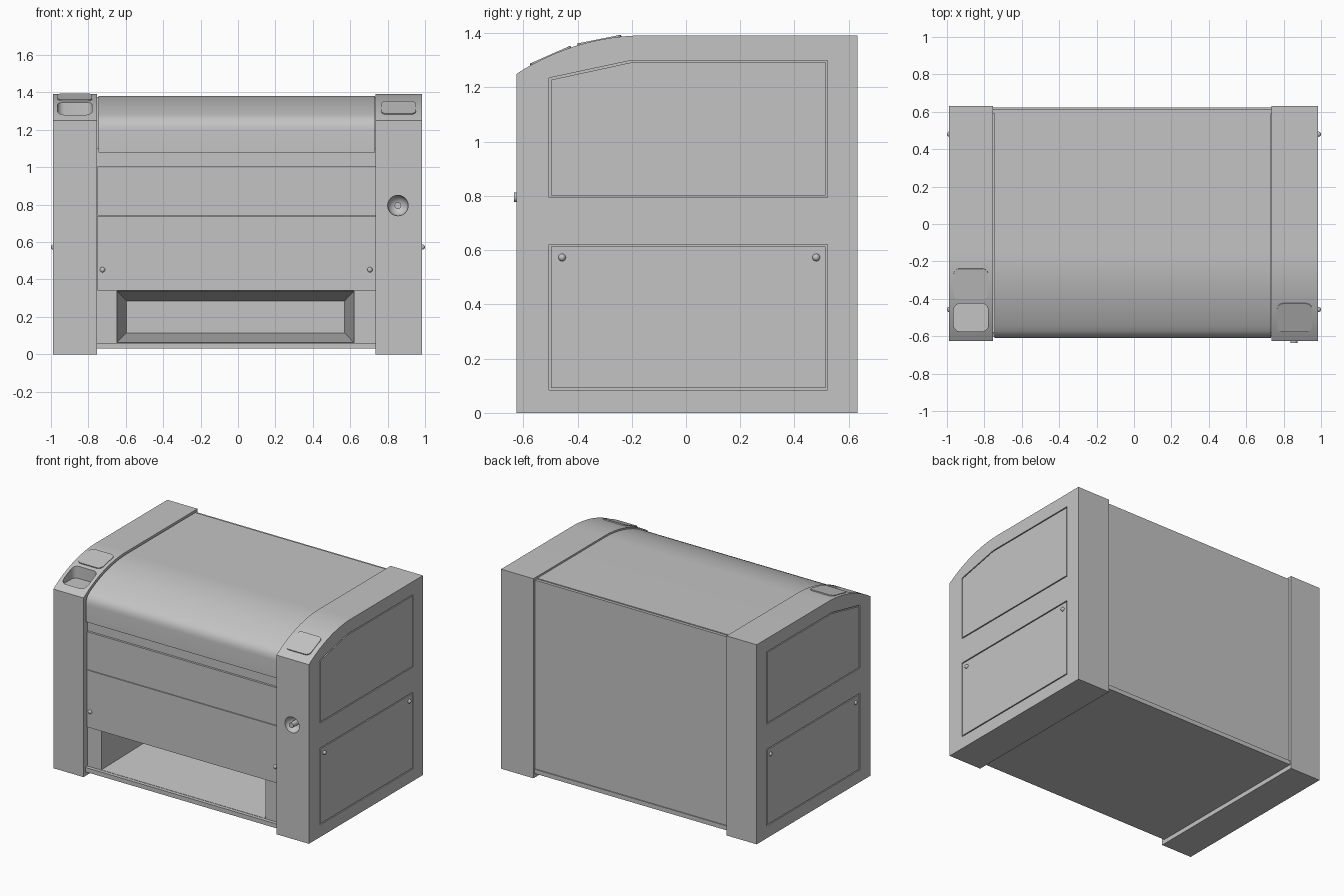
import bpy, bmesh, math
from mathutils import Matrix, Vector

cube = bpy.data.objects.get("Cube")
if cube:
    bpy.data.objects.remove(cube, do_unlink=True)

grey = bpy.data.materials.new("plain grey")
COLOUR = (0.55, 0.55, 0.55, 1)
grey.diffuse_color = COLOUR
grey.use_nodes = True
grey.node_tree.nodes["Principled BSDF"].inputs["Base Color"].default_value = COLOUR


def finish(name, bm):
    bmesh.ops.recalc_face_normals(bm, faces=bm.faces[:])
    me = bpy.data.meshes.new(name)
    bm.to_mesh(me)
    bm.free()
    me.materials.append(grey)
    ob = bpy.data.objects.new(name, me)
    bpy.context.collection.objects.link(ob)
    return ob


def prism(name, points, offset):
    """Extrude a closed 3D outline along an offset."""
    bm = bmesh.new()
    face = bm.faces.new([bm.verts.new(p) for p in points])
    new = bmesh.ops.extrude_face_region(bm, geom=[face])["geom"]
    bmesh.ops.translate(bm, vec=offset, verts=[v for v in new if isinstance(v, bmesh.types.BMVert)])
    return finish(name, bm)


def box(name, x, y, z):
    return prism(name, [(x[0], y[0], z[0]), (x[1], y[0], z[0]), (x[1], y[1], z[0]), (x[0], y[1], z[0])],
                 (0, 0, z[1] - z[0]))


def side_prism(name, x0, x1, yz):
    return prism(name, [(x0, y, z) for y, z in yz], (x1 - x0, 0, 0))


def rounded_rect(w, d, r, steps=5):
    pts = []
    for k, (sx, sy) in enumerate([(1, 1), (-1, 1), (-1, -1), (1, -1)]):
        for i in range(steps + 1):
            a = math.radians(90 * k + 90 * i / steps)
            pts.append((sx * (w / 2 - r) + r * math.cos(a), sy * (d / 2 - r) + r * math.sin(a), 0))
    return pts


def ball(name, centre, radius, scale=(1, 1, 1), seg=24):
    bm = bmesh.new()
    bmesh.ops.create_uvsphere(bm, u_segments=seg, v_segments=seg // 2, radius=radius)
    bmesh.ops.scale(bm, vec=scale, verts=bm.verts[:])
    bmesh.ops.translate(bm, vec=centre, verts=bm.verts[:])
    return finish(name, bm)


def cut(ob, cutter):
    m = ob.modifiers.new("cut", "BOOLEAN")
    m.object, m.operation, m.solver = cutter, "DIFFERENCE", "EXACT"
    cutter.hide_render = True
    bpy.context.view_layer.update()
    with bpy.context.temp_override(object=ob, active_object=ob, selected_objects=[ob]):
        bpy.ops.object.modifier_apply(modifier=m.name)
    bpy.data.objects.remove(cutter, do_unlink=True)


def smooth(ob, angle=30):
    bpy.ops.object.select_all(action="DESELECT")
    ob.select_set(True)
    bpy.context.view_layer.objects.active = ob
    bpy.ops.object.shade_smooth_by_angle(angle=math.radians(angle))


# Shared curve of the sloping front top
R, ARC_Y = 0.865, -0.15


def arc(top, start, n=16):
    pts = []
    for i in range(n + 1):
        y = start + (ARC_Y - start) * i / n
        pts.append((y, top - R + math.sqrt(R * R - (y - ARC_Y) ** 2)))
    return pts


# Side pillars with inset service panels
TOP = 1.392
pillar_profile = [(-0.625, 0)] + arc(TOP, -0.625) + [(0.632, TOP), (0.632, 0)]


def panel_outlines(g):
    lower = [(-0.505 + g, 0.085 + g), (0.522 - g, 0.085 + g), (0.522 - g, 0.62 - g), (-0.505 + g, 0.62 - g)]
    upper = [(-0.505 + g, 0.795 + g), (0.522 - g, 0.795 + g), (0.522 - g, 1.3 - g),
             (-0.2 + g / 4, 1.3 - g), (-0.505 + g, 1.235 - g)]
    return {"lower": lower, "upper": upper}


pillars = {}
for side, inner, outer in (("right", -0.755, -0.988), ("left", 0.735, 0.985)):
    s = 1 if outer > 0 else -1
    pillar = side_prism(side + "_pillar", inner, outer, pillar_profile)
    pillars[side] = pillar
    for level, outline in panel_outlines(0).items():
        cut(pillar, side_prism("panel_cutter", outer - s * 0.012, outer + s * 0.05, outline))
    for level, outline in panel_outlines(0.007).items():
        side_prism(f"{side}_{level}_side_panel", outer - s * 0.02, outer, outline)
    for y in (-0.457, 0.48):
        smooth(ball(side + "_side_screw", (outer, y, 0.573), 0.014, ((1 - abs(outer)) / 0.014, 1, 1), 16))

# Open tray in the right pillar's slope
tray = prism("tray_cutter", [Vector(p) + Vector((-0.872, -0.5, 1.262)) for p in rounded_rect(0.185, 0.15, 0.035)],
             (0, 0, 0.3))
cut(pillars["right"], tray)

# Round dish with a push button in the left pillar
cut(pillars["left"], ball("dish_cutter", (0.855, -0.625, 0.795), 0.055, seg=32))
bm = bmesh.new()
bmesh.ops.create_cone(bm, cap_ends=True, segments=24, radius1=0.018, radius2=0.018, depth=0.06,
                      matrix=Matrix.Translation((0.855, -0.605, 0.795)) @ Matrix.Rotation(math.pi / 2, 4, "X"))
smooth(finish("push_button", bm))
for p in pillars.values():
    smooth(p)

# Thin rounded pads lying on the slope
for name, x, y, d in (("right_top_pad", -0.872, -0.32, 0.165), ("left_top_pad", 0.858, -0.5, 0.164)):
    pad = prism(name, rounded_rect(0.185, d, 0.03), (0, 0, 0.009))
    tilt = math.asin((ARC_Y - y) / R)
    z = TOP - R + math.sqrt(R * R - (y - ARC_Y) ** 2)
    pad.data.transform(Matrix.Translation((x, y, z)) @ Matrix.Rotation(tilt, 4, "X") @ Matrix.Translation((0, 0, -0.006)))

# Central chassis with a tapering paper opening
X0, X1 = -0.755, 0.735
chassis = box("chassis", (X0, X1), (-0.58, 0.6), (0.04, 1.1))
bm = bmesh.new()
rings = []
for y, x0, x1, z0, z1 in ((-0.58, -0.648, 0.62, 0.062, 0.338), (-0.08, -0.595, 0.57, 0.115, 0.285)):
    rings.append([bm.verts.new(p) for p in ((x0, y, z0), (x1, y, z0), (x1, y, z1), (x0, y, z1))])
lip = [bm.verts.new(v.co + Vector((0, -0.05, 0))) for v in rings[0]]
rings.insert(0, lip)
for a, b in zip(rings, rings[1:]):
    for i in range(4):
        bm.faces.new((a[i], a[(i + 1) % 4], b[(i + 1) % 4], b[i]))
bm.faces.new(rings[0])
bm.faces.new(rings[-1])
cut(chassis, finish("opening_cutter", bm))

# Base ledge, front panels and back panel
box("base_plate", (X0, X1), (-0.605, 0.622), (0.03, 0.06))
box("lower_front_panel", (X0 + 0.005, X1), (-0.595, -0.57), (0.34, 0.738))
box("upper_front_panel", (X0 + 0.005, X1), (-0.595, -0.57), (0.742, 1.005))
box("back_panel", (X0, X1), (0.59, 0.615), (0.06, 1.376))
for x in (-0.725, 0.705):
    smooth(ball("front_screw", (x, -0.595, 0.452), 0.014, (1, 0.8, 1), 16))

# Curved lid
lid_profile = [(-0.61, 1.08), (-0.61, 1.2), (-0.608, 1.22), (-0.602, 1.238), (-0.591, 1.256)]
lid_profile += arc(1.382, -0.57) + [(0.595, 1.382), (0.595, 1.08)]
lid = side_prism("curved_lid", X0 + 0.008, X1 - 0.003, lid_profile)
smooth(lid)
